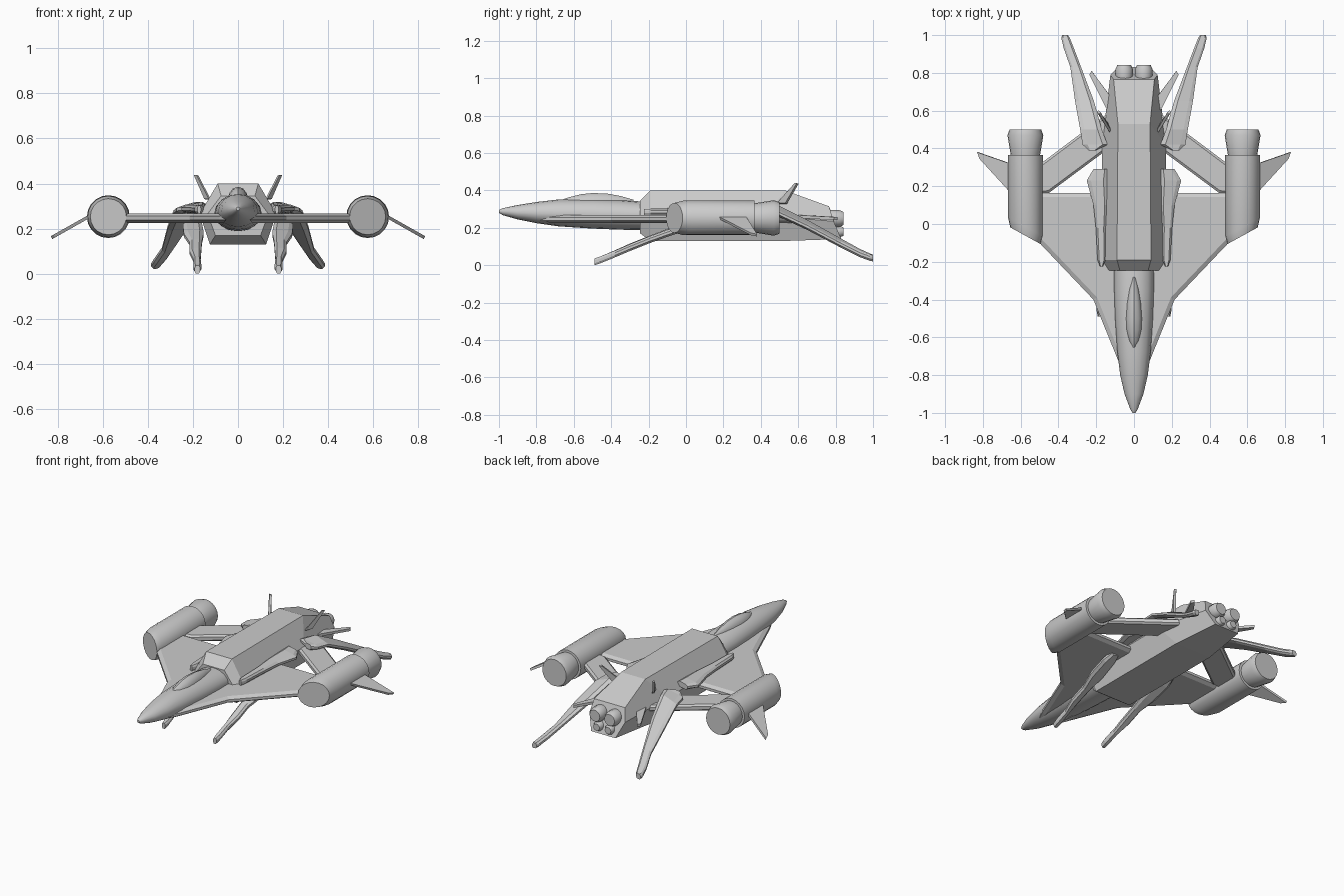
import bpy, bmesh
from math import cos, sin, pi
from mathutils import Vector

if "Cube" in bpy.data.objects:
    bpy.data.objects.remove(bpy.data.objects["Cube"])


def finish(bm, name, mirror=False, smooth=False):
    bmesh.ops.recalc_face_normals(bm, faces=bm.faces)
    me = bpy.data.meshes.new(name)
    bm.to_mesh(me)
    bm.free()
    ob = bpy.data.objects.new(name, me)
    bpy.context.collection.objects.link(ob)
    if smooth:
        bpy.ops.object.select_all(action='DESELECT')
        ob.select_set(True)
        bpy.context.view_layer.objects.active = ob
        bpy.ops.object.shade_smooth_by_angle(angle=0.6)
    if mirror:
        ob.modifiers.new("mirror", 'MIRROR')
    return ob


def loft(name, rings, mirror=False, smooth=False):
    """Skin a list of equal-length closed rings and cap both ends."""
    bm = bmesh.new()
    vs = [[bm.verts.new(p) for p in r] for r in rings]
    n = len(vs[0])
    for a, b in zip(vs, vs[1:]):
        for i in range(n):
            j = (i + 1) % n
            bm.faces.new((a[i], a[j], b[j], b[i]))
    bm.faces.new(vs[0])
    bm.faces.new(vs[-1])
    return finish(bm, name, mirror, smooth)


def plate(name, pts, thick, bevel=0.0, edge=0.0):
    """Thin mirrored plate from 3D outline, with chamfered rim."""
    bm = bmesh.new()
    p = [Vector(q) for q in pts]
    nrm = (p[1] - p[0]).cross(p[2] - p[0]).normalized()
    half = thick / 2 - edge
    lo = [bm.verts.new(q - nrm * half) for q in p]
    hi = [bm.verts.new(q + nrm * half) for q in p]
    caps = [bm.faces.new(lo), bm.faces.new(hi)]
    for i in range(len(p)):
        j = (i + 1) % len(p)
        bm.faces.new((lo[i], lo[j], hi[j], hi[i]))
    bmesh.ops.recalc_face_normals(bm, faces=bm.faces)
    if bevel:
        for f in caps:
            bmesh.ops.inset_region(bm, faces=[f], thickness=bevel, depth=edge,
                                   use_even_offset=True)
    return finish(bm, name, True)


def blade(name, stations, thick):
    """Mirrored arm: stations are (y, inner x, outer x, inner z, outer z)."""
    h, rings = thick / 2, []
    for y, a, b, za, zb in stations:
        c = (b - a) * 0.2
        rings.append([(a, y, za - h * .4), (a + c, y, za - h), (b - c, y, zb - h),
                      (b, y, zb - h * .4), (b, y, zb + h * .4), (b - c, y, zb + h),
                      (a + c, y, za + h), (a, y, za + h * .4)])
    return loft(name, rings, True)


def turned(name, cx, cz, profile, n=20, mirror=True):
    """Round body along y: profile is (y, radius, slant)."""
    rings = [[(cx + r * cos(2 * pi * i / n), y + s * r * cos(2 * pi * i / n),
               cz + r * sin(2 * pi * i / n)) for i in range(n)] for y, r, s in profile]
    return loft(name, rings, mirror, True)


# Main fuselage: hexagonal section (top, middle, bottom as y, half width, z)
def hexagon(t, m, b):
    return [(t[1], t[0], t[2]), (m[1], m[0], m[2]), (b[1], b[0], b[2]),
            (-b[1], b[0], b[2]), (-m[1], m[0], m[2]), (-t[1], t[0], t[2])]


loft("fuselage", [
    hexagon((-.245, .075, .345), (-.245, .135, .265), (-.245, .10, .17)),
    hexagon((-.19, .09, .40), (-.19, .17, .265), (-.19, .125, .13)),
    hexagon((.53, .085, .40), (.42, .17, .265), (.53, .125, .13)),
    hexagon((.765, .108, .315), (.79, .125, .235), (.83, .085, .14))])

# Nose: rounded stations (y, half width, top, bottom, widest z)
nose = []
for y, w, zt, zb, zm in [(-1, .008, .295, .28, .288), (-.98, .02, .305, .268, .287),
                         (-.9, .05, .322, .245, .282), (-.8, .073, .338, .225, .278),
                         (-.68, .088, .352, .208, .274), (-.5, .1, .355, .196, .27),
                         (-.35, .105, .35, .19, .268), (-.23, .105, .34, .188, .266)]:
    ring = []
    for i in range(16):
        a = 2 * pi * i / 16
        h = zt - zm if sin(a) > 0 else zm - zb
        ring.append((w * cos(a), y, zm + h * sin(a)))
    nose.append(ring)
loft("nose", nose, smooth=True)

# Canopy: teardrop bubble
canopy = []
for y, w, zt in [(-.66, .006, .352), (-.62, .03, .365), (-.56, .043, .38), (-.5, .046, .386),
                 (-.42, .04, .383), (-.35, .028, .37), (-.28, .008, .35)]:
    canopy.append([(w * cos(2 * pi * i / 12), y, .325 + (zt - .325) * sin(2 * pi * i / 12))
                   for i in range(12)])
loft("canopy", canopy, smooth=True)

# Delta wings and rear struts carrying the nacelles
Z = .247
plate("wing", [(.05, -.79, Z), (.085, -.72, Z), (.215, -.40, Z), (.51, -.09, Z),
               (.51, .165, Z), (.05, .165, Z)], .042, .022, .013)
plate("rear_strut", [(.52, .30, Z), (.52, .16, Z), (.45, .165, Z), (.12, .41, Z),
                     (.12, .60, Z)], .04, .012, .01)

# Engine nacelles with slanted intakes and flared nozzles
turned("nacelle", .575, .253, [(-.062, .08, .55), (-.015, .092, .55), (.365, .092, 0),
                               (.366, .076, 0)])
turned("nacelle_nozzle", .575, .253, [(.355, .076, 0), (.47, .095, 0), (.5, .084, 0)])
plate("nacelle_fin", [(.655, .17, .257), (.815, .345, .167), (.827, .38, .16),
                      (.655, .32, .257)], .014)

# Tail nozzles: large upper pair, small lower pair
turned("upper_tail_nozzle", .052, .25, [(.74, .036, 0), (.775, .046, 0), (.82, .046, 0),
                                        (.842, .036, 0)], 14)
turned("lower_tail_nozzle", .04, .18, [(.78, .028, 0), (.825, .03, 0), (.842, .022, 0)], 12)

# Rear legs, front legs and folded side arms
blade("rear_leg", [(.39, .2, .24, .295, .29), (.42, .14, .272, .30, .285),
                   (.50, .17, .285, .30, .275), (.65, .212, .312, .225, .205),
                   (.83, .28, .337, .125, .11), (.93, .318, .372, .07, .06),
                   (.985, .34, .385, .045, .04), (1.0, .35, .38, .04, .037)], .034)
blade("front_leg", [(-.49, .168, .192, .018, .018), (-.46, .162, .198, .028, .028),
                    (-.38, .166, .198, .062, .06), (-.3, .163, .215, .098, .094),
                    (-.2, .16, .215, .138, .134), (-.1, .152, .24, .175, .17),
                    (.02, .16, .245, .22, .21), (.08, .18, .23, .24, .232)], .036)
blade("side_arm", [(-.225, .165, .18, .285, .285), (-.19, .15, .193, .285, .285),
                   (-.02, .15, .202, .29, .285), (.1, .14, .215, .295, .287),
                   (.23, .14, .25, .30, .287), (.29, .14, .215, .30, .29)], .034)

# Small antenna fins: upright pair and horizontal tail pair
plate("upright_fin", [(.125, .49, .33), (.18, .585, .437), (.192, .597, .437),
                      (.145, .535, .33)], .014)
plate("tail_fin", [(.12, .56, .262), (.236, .79, .25), (.224, .81, .25),
                   (.12, .67, .258)], .016)
